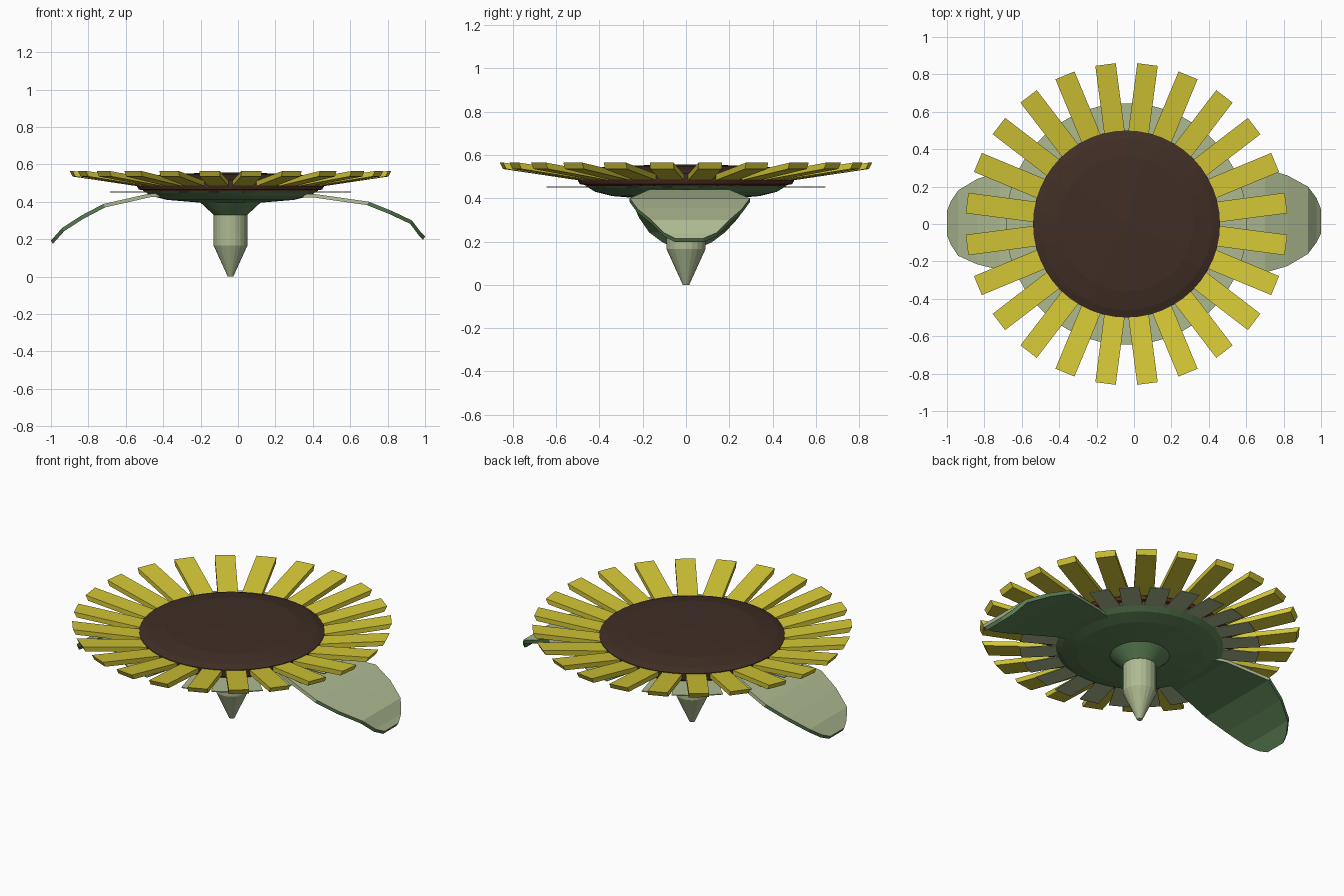
import bpy, bmesh, math
from mathutils import Matrix

if "Cube" in bpy.data.objects:
    bpy.data.objects.remove(bpy.data.objects["Cube"])

CX = -0.04  # flower axis


def mat(name, rgb):
    m = bpy.data.materials.new(name)
    lin = [c / 12.92 if c <= 0.04045 else ((c + 0.055) / 1.055) ** 2.4 for c in rgb]
    m.diffuse_color = (*lin, 1)
    m.use_nodes = True
    m.node_tree.nodes["Principled BSDF"].inputs["Base Color"].default_value = m.diffuse_color
    return m


YELLOW = mat("petal_yellow", (0.83, 0.78, 0.21))
BROWN = mat("seed_brown", (0.25, 0.18, 0.145))
RUST = mat("rim_rust", (0.38, 0.19, 0.12))
PALE = mat("pale_green", (0.68, 0.73, 0.57))
GREEN = mat("calyx_green", (0.37, 0.51, 0.34))


def finish(name, bm, mats):
    bmesh.ops.recalc_face_normals(bm, faces=bm.faces)
    me = bpy.data.meshes.new(name)
    bm.to_mesh(me)
    bm.free()
    for m in mats:
        me.materials.append(m)
    ob = bpy.data.objects.new(name, me)
    bpy.context.collection.objects.link(ob)
    return ob


def lathe(name, profile, n, m):
    """Revolve (radius, z) points about the flower axis, capping both ends."""
    bm = bmesh.new()
    rings = [[bm.verts.new((CX + r * math.cos(2 * math.pi * i / n),
                            r * math.sin(2 * math.pi * i / n), z))
              for i in range(n)] for r, z in profile]
    for a, b in zip(rings, rings[1:]):
        for i in range(n):
            j = (i + 1) % n
            bm.faces.new((a[i], a[j], b[j], b[i]))
    bm.faces.new(rings[0])
    bm.faces.new(rings[-1])
    return finish(name, bm, [m])


def ring_of_plates(name, section, width, offset, m, count=24):
    """Extrude an (r, z) section sideways and repeat it around the axis."""
    bm = bmesh.new()
    for k in range(count):
        rot = Matrix.Translation((CX, 0, 0)) @ Matrix.Rotation(
            2 * math.pi * (k + offset) / count, 4, 'Z')
        sides = []
        for y in (-width / 2, width / 2):
            vs = [bm.verts.new((r, y, z)) for r, z in section]
            bmesh.ops.transform(bm, matrix=rot, verts=vs)
            sides.append(vs)
            bm.faces.new(vs)
        a, b = sides
        for i in range(len(a)):
            j = (i + 1) % len(a)
            bm.faces.new((a[i], a[j], b[j], b[i]))
    return finish(name, bm, [m])


def leaf(name, stations, sign):
    """Loft a drooping leaf from (x, z, y_min, y_max); pale above, green below."""
    bm = bmesh.new()
    rows = []
    for x, z, y0, y1 in stations:
        t = 0.018
        rows.append([bm.verts.new((sign * x, y0, z)), bm.verts.new((sign * x, y1, z)),
                     bm.verts.new((sign * (x - 0.01), y1, z - t)),
                     bm.verts.new((sign * (x - 0.01), y0, z - t))])
    for a, b in zip(rows, rows[1:]):
        for i in range(4):
            j = (i + 1) % 4
            bm.faces.new((a[i], a[j], b[j], b[i]))
    bm.faces.new(rows[0])
    bm.faces.new(rows[-1])
    bmesh.ops.recalc_face_normals(bm, faces=bm.faces)
    for f in bm.faces:
        f.material_index = 0 if f.normal.z > 0.05 else 1
    return finish(name, bm, [PALE, GREEN])


# Stem with pointed foot
lathe("stem", [(0.015, 0.0), (0.09, 0.165), (0.09, 0.34)], 20, PALE)

# Green cup under the flower
lathe("calyx", [(0.09, 0.33), (0.16, 0.395), (0.34, 0.41), (0.42, 0.43), (0.47, 0.46)],
      40, GREEN)

# Rust rim and domed seed head
lathe("seed_rim", [(0.46, 0.46), (0.49, 0.465), (0.50, 0.482)], 48, RUST)
lathe("seed_head", [(0.50, 0.48), (0.50, 0.515), (0.46, 0.53), (0.36, 0.548), (0.02, 0.557)],
      48, BROWN)

# Rising petals, and thin flat sepals in the gaps between them
ring_of_plates("petals", [(0.44, 0.475), (0.845, 0.535), (0.86, 0.565), (0.44, 0.503)],
               0.11, 0.5, YELLOW)
ring_of_plates("sepals", [(0.40, 0.449), (0.645, 0.449), (0.645, 0.454), (0.40, 0.454)],
               0.11, 0.0, PALE)

# Two drooping leaves
leaf("right_leaf", [(0.28, 0.445, -0.14, 0.15), (0.42, 0.44, -0.17, 0.20),
                    (0.70, 0.40, -0.26, 0.295), (0.82, 0.352, -0.225, 0.26),
                    (0.93, 0.30, -0.16, 0.20), (0.975, 0.24, -0.10, 0.14),
                    (1.0, 0.215, -0.05, 0.08)], 1)
leaf("left_leaf", [(0.36, 0.448, -0.16, 0.16), (0.48, 0.442, -0.20, 0.21),
                   (0.72, 0.388, -0.245, 0.28), (0.84, 0.325, -0.215, 0.24),
                   (0.94, 0.26, -0.17, 0.18), (0.98, 0.215, -0.11, 0.12),
                   (1.0, 0.193, -0.06, 0.07)], -1)
